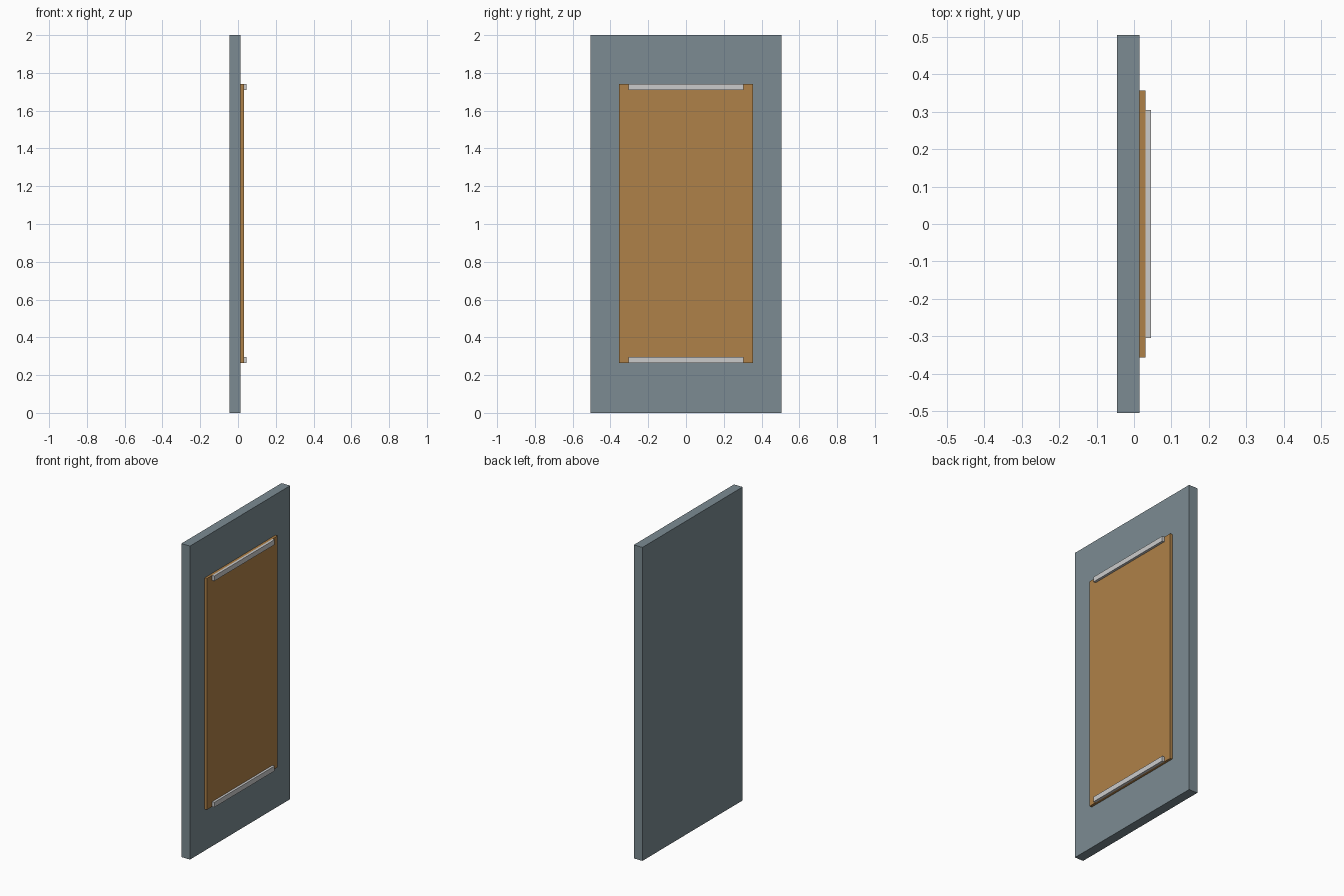
import bpy

if "Cube" in bpy.data.objects:
    bpy.data.objects.remove(bpy.data.objects["Cube"])


def material(name, color):
    m = bpy.data.materials.new(name)
    m.diffuse_color = color
    m.use_nodes = True
    m.node_tree.nodes["Principled BSDF"].inputs["Base Color"].default_value = m.diffuse_color
    return m


def box(name, x, y, z, mat=None):
    """Box from (min, max) ranges on each axis."""
    mid = [(r[0] + r[1]) / 2 for r in (x, y, z)]
    size = [r[1] - r[0] for r in (x, y, z)]
    bpy.ops.mesh.primitive_cube_add(size=1, location=mid)
    ob = bpy.context.object
    ob.name = name
    ob.scale = size
    bpy.ops.object.transform_apply(location=False, rotation=False, scale=True)
    if mat:
        ob.data.materials.append(mat)
    return ob


slate = material("slate", (0.20, 0.26, 0.29, 1))
wood = material("wood", (0.43, 0.22, 0.065, 1))

# Backing slab
box("backing_slab", (-0.046, 0.0145), (-0.505, 0.505), (0, 2), slate)

# Raised panel
box("raised_panel", (0.0145, 0.0305), (-0.356, 0.356), (0.265, 1.741), wood)

# Rails along the panel's lower and upper edges
for name, z0 in (("lower_rail", 0.265), ("upper_rail", 1.709)):
    box(name, (0.0305, 0.046), (-0.304, 0.304), (z0, z0 + 0.032))
